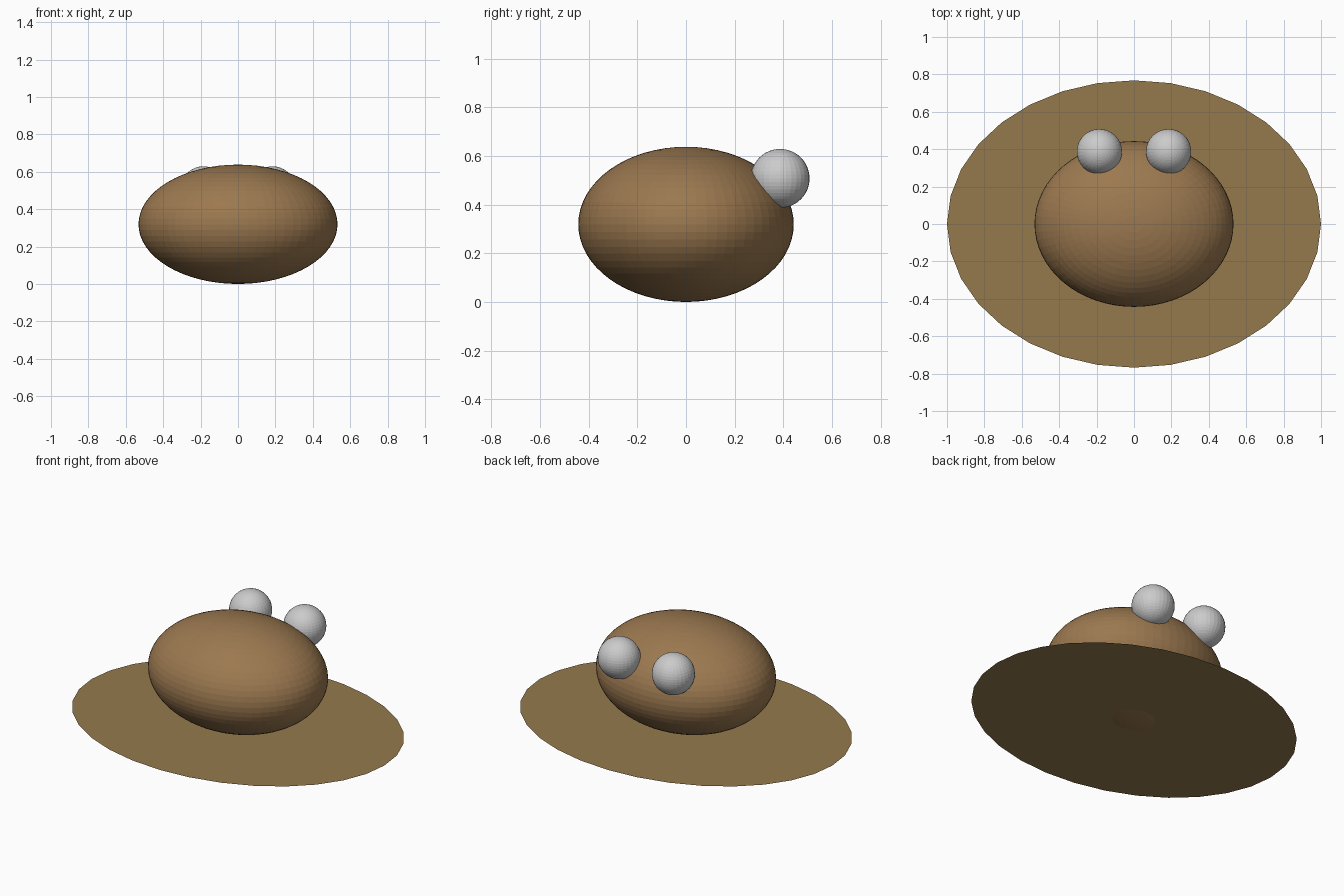
import bpy

if "Cube" in bpy.data.objects:
    bpy.data.objects.remove(bpy.data.objects["Cube"])


def paint(obj, name, rgb):
    mat = bpy.data.materials.new(name)
    mat.diffuse_color = (*rgb, 1)
    mat.use_nodes = True
    mat.node_tree.nodes["Principled BSDF"].inputs["Base Color"].default_value = mat.diffuse_color
    obj.data.materials.append(mat)


def ellipsoid(name, centre, radii, segments, rings):
    bpy.ops.mesh.primitive_uv_sphere_add(segments=segments, ring_count=rings, radius=1, location=centre)
    obj = bpy.context.object
    obj.name = name
    obj.scale = radii
    bpy.ops.object.transform_apply(location=False, rotation=False, scale=True)
    return obj


# Thin oval base sheet, just above the lowest point of the body
bpy.ops.mesh.primitive_circle_add(vertices=32, radius=1, fill_type='NGON', location=(0, 0, 0.01))
base = bpy.context.object
base.name = "oval_base"
base.scale = (1, 0.768, 1)
bpy.ops.object.transform_apply(location=False, rotation=False, scale=True)
paint(base, "tan", (0.30, 0.195, 0.075))

# Rounded body
body = ellipsoid("body", (0, 0, 0.319), (0.532, 0.443, 0.319), 64, 32)
paint(body, "brown", (0.33, 0.19, 0.08))

# Pair of ball eyes on the upper back
for side, label in ((-1, "left"), (1, "right")):
    ellipsoid(label + "_eye", (side * 0.185, 0.387, 0.508), (0.121, 0.121, 0.121), 32, 24)
